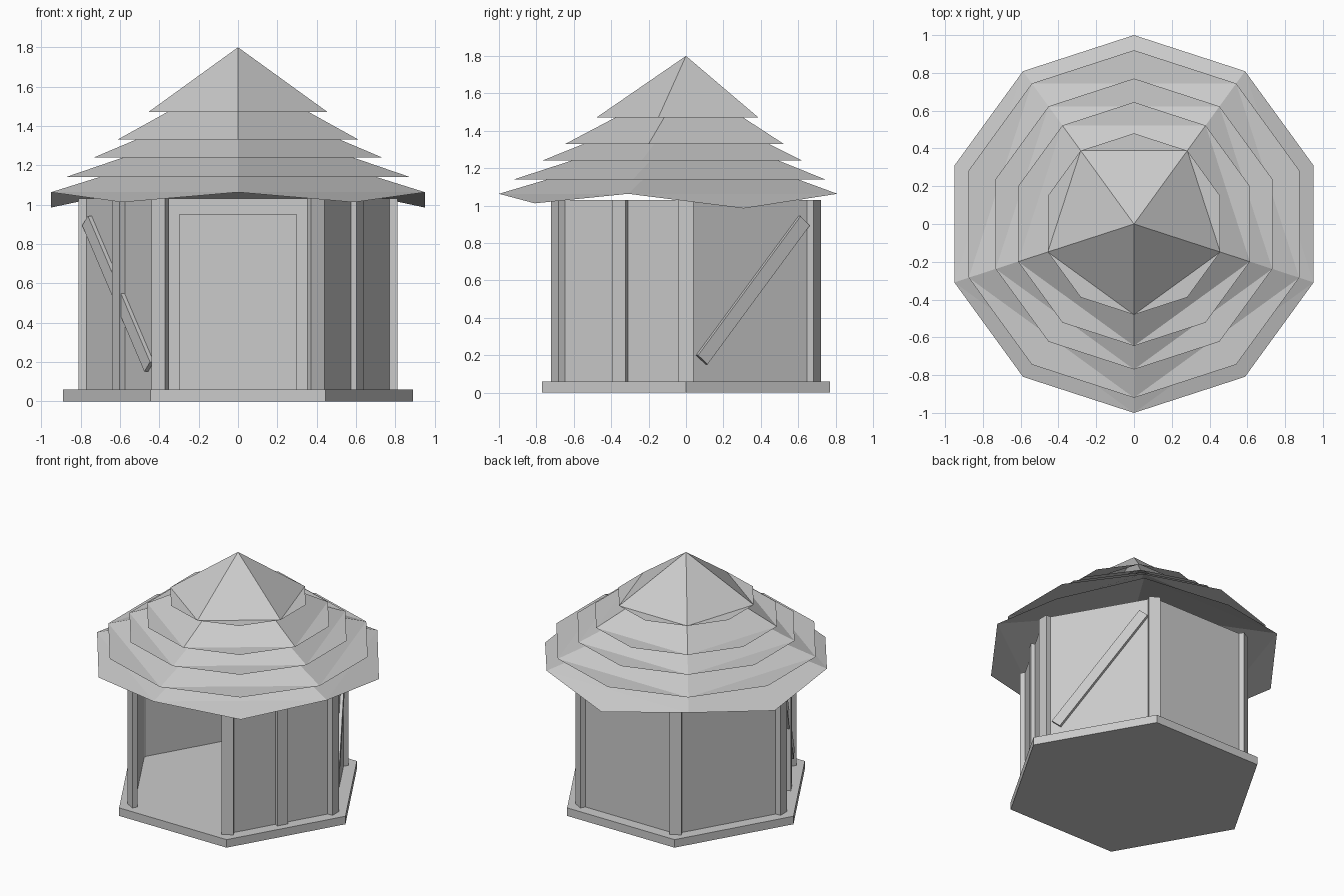
import bpy, bmesh
from math import sin, cos, radians, atan2, hypot, pi
from mathutils import Matrix, Vector

if "Cube" in bpy.data.objects:
    bpy.data.objects.remove(bpy.data.objects["Cube"])


def finish(name, bm):
    bmesh.ops.recalc_face_normals(bm, faces=bm.faces)
    me = bpy.data.meshes.new(name)
    bm.to_mesh(me)
    bm.free()
    ob = bpy.data.objects.new(name, me)
    bpy.context.collection.objects.link(ob)
    return ob


def radial_box(name, ang, r, depth, width, z0, z1, tilt=0.0, shift=0.0):
    """Box facing outward at an angle; depth is radial, width tangential."""
    m = (Matrix.Rotation(radians(ang), 4, 'Z')
         @ Matrix.Translation((r, shift, (z0 + z1) / 2))
         @ Matrix.Rotation(tilt, 4, 'X')
         @ Matrix.Diagonal((depth, width, z1 - z0, 1)))
    bm = bmesh.new()
    bmesh.ops.create_cube(bm, size=1, matrix=m)
    return finish(name, bm)


# hexagonal floor slab
bm = bmesh.new()
ring = [bm.verts.new((0.89 * cos(i * pi / 3), 0.89 * sin(i * pi / 3), 0)) for i in range(6)]
f = bm.faces.new(ring)
top = bmesh.ops.extrude_face_region(bm, geom=[f])
bmesh.ops.translate(bm, vec=(0, 0, 0.06),
                    verts=[v for v in top['geom'] if isinstance(v, bmesh.types.BMVert)])
if f.is_valid is False or len(bm.faces) < 8:
    bm.faces.new(ring)
finish("floor_slab", bm)

# corner posts
for i in range(6):
    radial_box(f"corner_post_{i}", i * 60, 0.79, 0.04, 0.08, 0.06, 1.03)

# wall panels, front side left open
for a in (-30, 30, 90, 150, 210):
    radial_box(f"wall_panel_{a}", a, 0.68, 0.016, 0.78, 0.06, 1.03)

# upright battens on the two front side walls
for a in (-30, 210):
    radial_box(f"wall_batten_{a}", a, 0.70, 0.036, 0.08, 0.06, 1.03)

# diagonal braces
length, lean = hypot(0.632, 0.743), atan2(0.632, 0.743)
for a, s in ((30, -1), (210, 1)):
    radial_box(f"diagonal_brace_{a}", a, 0.695, 0.03, 0.076,
               0.547 - length / 2, 0.547 + length / 2, s * lean, -s * 0.01)

# door on the inner face of the back wall
radial_box("back_door", 90, 0.665, 0.02, 0.60, 0.06, 0.95)
radial_box("back_door_strip", 90, 0.658, 0.02, 0.075, 0.06, 0.95)

# thatched roof tiers: radius, eave height, apex height
tiers = [(0.48, 1.47, 1.80), (0.645, 1.33, 1.67), (0.77, 1.24, 1.55),
         (0.92, 1.14, 1.44), (1.0, 1.063, 1.36)]
for n, (r, z, apex) in enumerate(tiers):
    bm = bmesh.new()
    tip = bm.verts.new((0, 0, apex))
    rim = []
    for i in range(10):
        a = radians(-90 + 36 * i)
        h = z
        if n == 4 and i % 2:            # drooping eave between the ribs
            h = 1.012 if i in (1, 9) else 0.985
        rim.append(bm.verts.new((r * cos(a), r * sin(a), h)))
    for i in range(0, 10, 2):
        a, b, c = rim[i], rim[i + 1], rim[(i + 2) % 10]
        bm.faces.new((tip, a, c))
        bm.faces.new((a, b, c))
    finish(f"roof_tier_{n}", bm)
